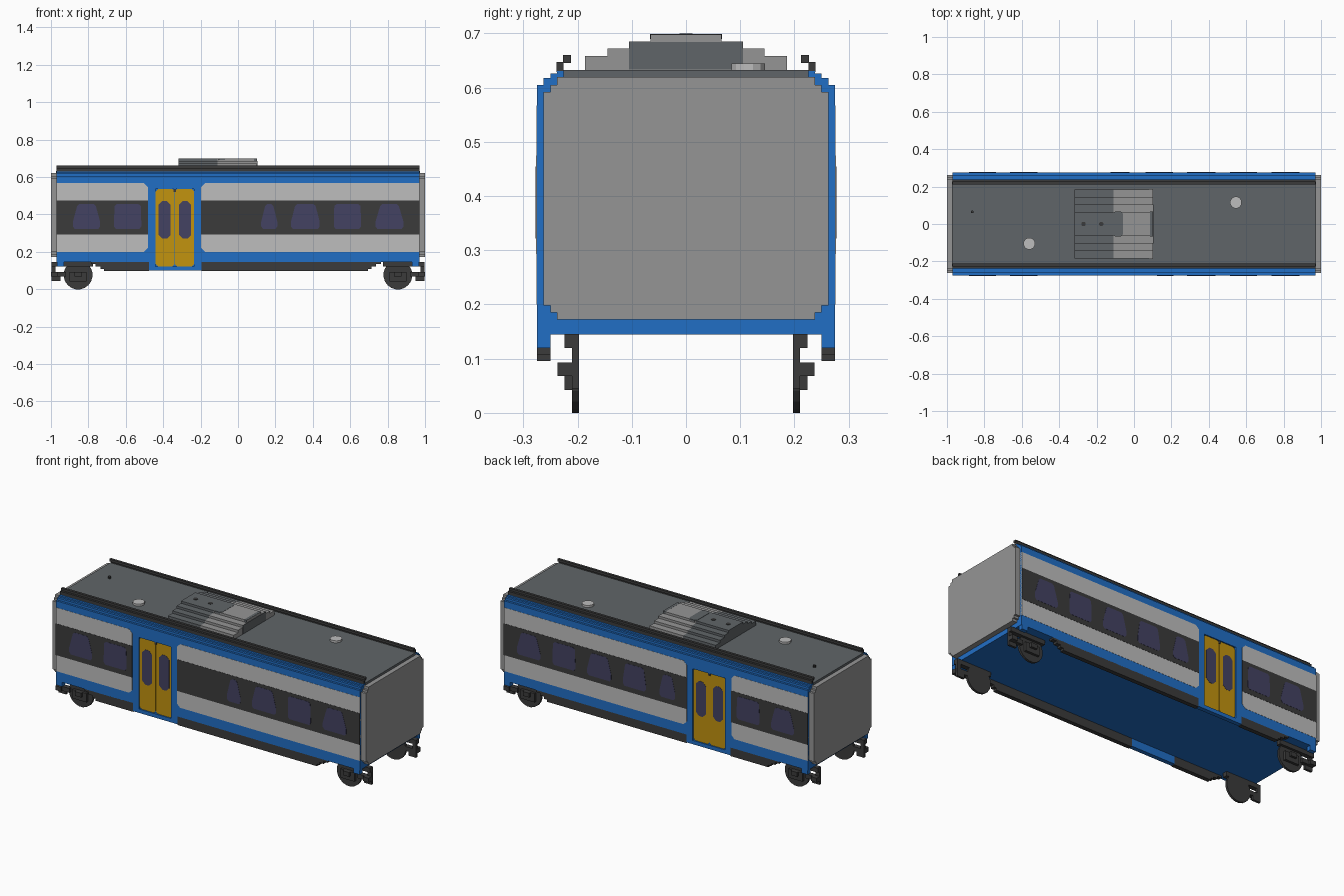
import bpy, bmesh, math

cube = bpy.data.objects.get("Cube")
if cube:
    bpy.data.objects.remove(cube, do_unlink=True)


def material(name, r, g, b):
    lin = [((c / 255 + 0.055) / 1.055) ** 2.4 for c in (r, g, b)] + [1]
    m = bpy.data.materials.new(name)
    m.diffuse_color = lin
    m.use_nodes = True
    bsdf = m.node_tree.nodes["Principled BSDF"]
    bsdf.inputs["Base Color"].default_value = lin
    bsdf.inputs["Roughness"].default_value = 0.7
    return m


BLUE = material("blue", 33, 110, 197)
LIGHT = material("light grey", 190, 190, 190)
GREY = material("mid grey", 149, 149, 149)
ROOF = material("roof grey", 96, 101, 104)
BLACK = material("charcoal", 59, 59, 59)
YELLOW = material("door yellow", 194, 147, 15)
GLASS = material("window navy", 67, 66, 98)


def prism(name, pts, axis, a, b, mat):
    """Extrude a 2D outline along an axis from a to b."""
    place = {"x": lambda u, v, w: (w, u, v),
             "y": lambda u, v, w: (u, w, v),
             "z": lambda u, v, w: (u, v, w)}[axis]
    bm = bmesh.new()
    lo = [bm.verts.new(place(u, v, a)) for u, v in pts]
    hi = [bm.verts.new(place(u, v, b)) for u, v in pts]
    bm.faces.new(lo)
    bm.faces.new(hi)
    n = len(pts)
    for i in range(n):
        j = (i + 1) % n
        bm.faces.new((lo[i], lo[j], hi[j], hi[i]))
    bmesh.ops.recalc_face_normals(bm, faces=bm.faces)
    me = bpy.data.meshes.new(name)
    bm.to_mesh(me)
    bm.free()
    me.materials.append(mat)
    ob = bpy.data.objects.new(name, me)
    bpy.context.collection.objects.link(ob)
    return ob


def rect(u0, u1, v0, v1):
    return [(u0, v0), (u1, v0), (u1, v1), (u0, v1)]


def cut_rect(u0, u1, v0, v1, c):
    """Rectangle with chamfered corners."""
    return [(u0 + c, v0), (u1 - c, v0), (u1, v0 + c), (u1, v1 - c),
            (u1 - c, v1), (u0 + c, v1), (u0, v1 - c), (u0, v0 + c)]


def circle(cx, cy, r, n=16):
    return [(cx + r * math.cos(2 * math.pi * (i + .5) / n),
             cy + r * math.sin(2 * math.pi * (i + .5) / n)) for i in range(n)]


def mirrored(half):
    """Complete a right-hand outline, listed bottom to top, across u = 0."""
    return half + [(-u, v) for u, v in reversed(half)]


L = 0.97          # half length of the body
V = 0.0128        # step size
IN, OUT = 0.2627, 0.2745

# Body core with stepped shoulders
prism("body", mirrored([(IN, .145), (IN, .618), (.25, .618), (.25, .626),
                        (.238, .626), (.238, .631)]), "x", -L, L, BLUE)
prism("roof", rect(-.973, .973, -.226, .226), "z", .617, .633, ROOF)

# End gangway panels with stepped corners
end = mirrored([(.238, .172), (.238, .185), (.25, .185), (.25, .198), (IN, .198),
                (IN, .592), (.25, .592), (.25, .605), (.238, .605), (.238, .62)])
for s in (-1, 1):
    prism("end_panel", end, "x", s * .965, s * 1.0, GREY)

# Window outlines: (centre, half width bottom, half width top)
shared = [(-.81, .073, .05), (-.59, .073, .07), (.81, .075, .05), (.585, .073, .07),
          (.36, .077, .055)]
front_windows = shared + [(.167, .043, .022)]
back_windows = shared + [(.135, .073, .06), (-.075, .05, .03)]

for s in (-1, 1):
    def side(name, pts, y0, y1, mat):
        prism(name, pts, "y", s * y0, s * y1, mat)

    # Blue outer skin around the door opening
    side("skin_rear", rect(-L, -.44, .145, .605), IN - .002, OUT, BLUE)
    side("skin_front", rect(-.235, L, .145, .605), IN - .002, OUT, BLUE)
    side("skin_over_door", rect(-.44, -.235, .535, .605), IN - .002, OUT, BLUE)
    for a, b in ((-.477, -.44), (-.235, -.195)):
        side("door_post", rect(a, b, .1, .147), .25, OUT, BLUE)
    side("door_sill", rect(-.44, -.235, .1, .147), .25, IN, BLUE)
    side("door_step", rect(-.44, -.235, .1, .122), IN, OUT, BLUE)

    # Light panels, dark window band
    for a, b, door_side in ((-L, -.482, 1), (-.197, L, -1)):
        c = .02
        if door_side > 0:
            pts = [(a, .2), (b - c, .2), (b, .2 + c), (b, .567 - c), (b - c, .567), (a, .567)]
        else:
            pts = [(a + c, .2), (b, .2), (b, .567), (a + c, .567), (a, .567 - c), (a, .2 + c)]
        side("side_panel", pts, IN, OUT + .001, LIGHT)
        side("window_band", rect(a, b, .293, .475), IN, OUT + .002, BLACK)

    # Windows
    for x, wb, wt in (front_windows if s < 0 else back_windows):
        side("window", [(x - wb + .01, .322), (x + wb - .01, .322), (x + wb, .335),
                        (x + wb, .36), (x + wt, .445), (x + wt - .012, .455),
                        (x - wt + .012, .455), (x - wt, .445), (x - wb, .36),
                        (x - wb, .335)], OUT, OUT + .003, GLASS)

    # Double door with tall glazing
    for a, b in ((-.44, -.3385), (-.3365, -.235)):
        side("door_leaf", cut_rect(a, b, .122, .535, .012), IN - .002, IN + .005, YELLOW)
        m = (a + b) / 2 + (-.003 if a < -.4 else .003)
        side("door_window", cut_rect(m - .032, m + .032, .27, .472, .02),
             IN, IN + .006, GLASS)
    side("door_lamp", rect(-.344, -.331, .52, .535), IN, IN + .008, BLACK)

    # Underfloor skirts
    for a, b, tip in ((-.787, -.477, -1), (-.195, .765, 1)):
        if tip < 0:
            pts = [(b, .147), (a, .147), (a, .134), (a + .026, .134), (a + .026, .121),
                   (a + .052, .121), (a + .052, .108), (a + .07, .108), (a + .07, .096), (b, .096)]
        else:
            pts = [(a, .096), (b - .07, .096), (b - .07, .108), (b - .052, .108),
                   (b - .052, .121), (b - .026, .121), (b - .026, .134), (b, .134),
                   (b, .147), (a, .147)]
        side("skirt", pts, .25, OUT, BLACK)

    # Rain rails along the roof edge
    prism("roof_rail_base", rect(s * .226, s * .239, .629, .647), "x", -L, L, BLACK)
    prism("roof_rail_top", rect(s * .212, s * .227, .646, .66), "x", -L, L, BLACK)

    # Running gear at both ends
    for e in (-1, 1):
        cx = e * .855
        side("corner_skirt", rect(e * .93, e * .968, .12, .147), .25, OUT, BLUE)
        side("wheel", circle(cx, .076, .0775, 20), .197, .21, BLACK)
        side("axle_box", rect(cx - .045, cx + .045, .042, .093), .209, .224, BLACK)
        side("axle_cap", rect(cx - .02, cx + .02, .068, .093), .223, .237, BLACK)
        side("bogie_beam", rect(e * .775, e * .998, .12, .146), .197, .224, BLACK)
        # bracket with an opening beyond the wheel
        side("bracket_post", rect(e * .975, e * .998, .045, .121), .197, .21, BLACK)
        side("bracket_arm", rect(e * .92, e * .976, .068, .093), .197, .224, BLACK)
        side("bracket_foot", rect(e * .95, e * .976, .045, .069), .197, .21, BLACK)
        side("bracket_pad", rect(e * .965, e * 1.0, .068, .093), .209, .237, BLACK)

# Stepped roof unit, dark half and light half
unit = mirrored([(.185, .63), (.185, .658), (.145, .658), (.145, .672),
                 (.105, .672), (.105, .685), (.065, .685), (.065, .698)])
prism("roof_unit_dark", unit, "x", -.318, -.11, ROOF)
prism("roof_unit_light", unit, "x", -.11, .102, GREY)
prism("roof_unit_inlay", cut_rect(-.112, -.06, -.066, .066, .01), "z", .69, .6995, ROOF)
prism("roof_unit_end_grille", rect(-.105, .105, .634, .684), "x", .09, .104, ROOF)
prism("roof_unit_end_lip", rect(-.0655, .0655, .68, .6985), "x", .085, .1015, ROOF)
for s in (-1, 1):
    prism("roof_unit_edge", rect(s * .165, s * .186, .633, .6585), "x", .08, .1025, GREY)

# Roof vents and small studs
for x, y in ((.545, .115), (-.56, -.105)):
    prism("roof_vent", circle(x, y, .032, 12), "z", .63, .645, LIGHT)
prism("roof_stud", circle(-.865, .065, .008, 8), "z", .63, .645, BLACK)
for x in (-.27, -.175):
    prism("unit_stud", circle(x, 0, .013, 8), "z", .69, .7, BLACK)
